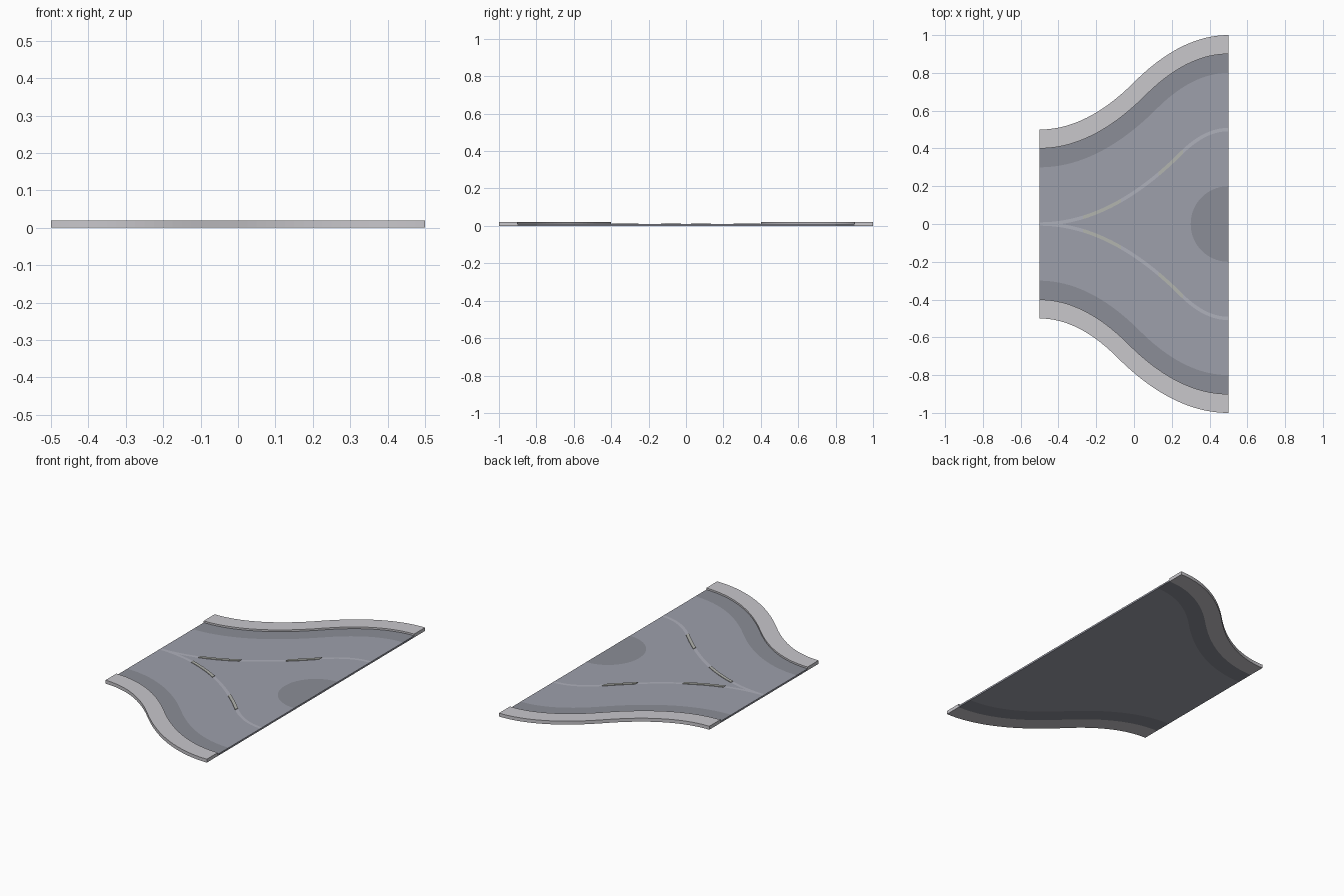
import bpy, bmesh, math

if "Cube" in bpy.data.objects:
    bpy.data.objects.remove(bpy.data.objects["Cube"])

ROAD_Z, KERB_Z = 0.01, 0.02


def material(name, rgb):
    m = bpy.data.materials.new(name)
    m.diffuse_color = (*rgb, 1)
    m.use_nodes = True
    m.node_tree.nodes["Principled BSDF"].inputs["Base Color"].default_value = m.diffuse_color
    return m


KERB = material("kerb_grey", (0.58, 0.57, 0.6))
ROAD = material("road_grey", (0.34, 0.35, 0.41))
DARK = material("gutter_grey", (0.26, 0.27, 0.31))
PALE = material("line_pale", (0.43, 0.44, 0.5))
CREAM = material("line_cream", (0.45, 0.46, 0.43))


def bend(base, xi, side=1):
    """S-shaped sweep rising 0.5 across the tile, inflecting at xi."""
    a, b = xi + 0.5, 0.5 - xi
    def f(x):
        rise = 0.5 * (x + 0.5) ** 2 / a if x < xi else 0.5 - 0.5 * (0.5 - x) ** 2 / b
        return side * (base + rise)
    return f


def strip(name, inner, outer, top, mat, wall_in=None, wall_out=None,
          bottom=None, x0=-0.5, x1=0.5, n=40):
    """Band between two curves; optional side walls, underside and end caps."""
    bm = bmesh.new()

    def row(curve, z):
        return [bm.verts.new((x0 + (x1 - x0) * i / n, curve(x0 + (x1 - x0) * i / n), z))
                for i in range(n + 1)]

    def bridge(r, s):
        for i in range(n):
            bm.faces.new((r[i], r[i + 1], s[i + 1], s[i]))

    ti, to = row(inner, top), row(outer, top)
    bridge(ti, to)
    if wall_in is not None:
        bridge(row(inner, wall_in), ti)
    if wall_out is not None:
        bridge(to, row(outer, wall_out))
    if bottom is not None:
        bi, bo = row(inner, bottom), row(outer, bottom)
        bridge(bo, bi)
        bm.faces.new((ti[0], to[0], bo[0], bi[0]))
        bm.faces.new((to[n], ti[n], bi[n], bo[n]))
    bmesh.ops.remove_doubles(bm, verts=bm.verts, dist=1e-6)
    # the band on the -y side is built mirrored, so turn its faces over
    if outer(x0 + 0.3 * (x1 - x0)) < inner(x0 + 0.3 * (x1 - x0)):
        bmesh.ops.reverse_faces(bm, faces=bm.faces)
    me = bpy.data.meshes.new(name)
    bm.to_mesh(me)
    bm.free()
    me.materials.append(mat)
    ob = bpy.data.objects.new(name, me)
    bpy.context.collection.objects.link(ob)
    return ob


# Raised kerbs and dark gutters along both curved sides
gutter_edges = []
for label, side, xi in (("left", 1, 0.0), ("right", -1, -0.09)):
    outer = bend(0.5, xi, side)
    inner = bend(0.4, xi + 0.06, side)
    gutter = bend(0.3, xi + 0.12, side)
    strip("kerb_" + label, inner, outer, KERB_Z, KERB,
          wall_in=ROAD_Z, wall_out=0, bottom=0)
    strip("gutter_" + label, gutter, inner, ROAD_Z, DARK, bottom=0)
    gutter_edges.append(gutter)

# Road surface between the gutters
strip("road", gutter_edges[1], gutter_edges[0], ROAD_Z, ROAD, bottom=0)

# Dark half-round island marking at the wide end
def arc(x):
    return math.sqrt(max(0, 0.04 - (0.5 - x) ** 2))

strip("island_marking", lambda x: -arc(x), arc, ROAD_Z + 0.0004, DARK, x0=0.3, n=60)

# Forking lane lines: flush stretches with raised dashes
centre = bend(0, 0.25)


def edge(offset, side):
    def f(x):
        slope = (centre(x + 1e-4) - centre(x - 1e-4)) / 2e-4
        return side * max(0, centre(x) + offset * math.sqrt(1 + slope * slope))
    return f


pieces = ((-0.5, -0.27, False), (-0.27, -0.07, True), (-0.07, 0.13, False),
          (0.13, 0.26, True), (0.26, 0.5, False))
for label, side in (("left", 1), ("right", -1)):
    for k, (a, b, raised) in enumerate(pieces):
        top = 0.0135 if raised else ROAD_Z + 0.0005
        base = ROAD_Z if raised else None
        strip(f"lane_line_{label}_{k}", edge(-0.009, side), edge(0.009, side), top,
              CREAM if raised else PALE, wall_in=base, wall_out=base,
              bottom=base, x0=a, x1=b, n=14)
